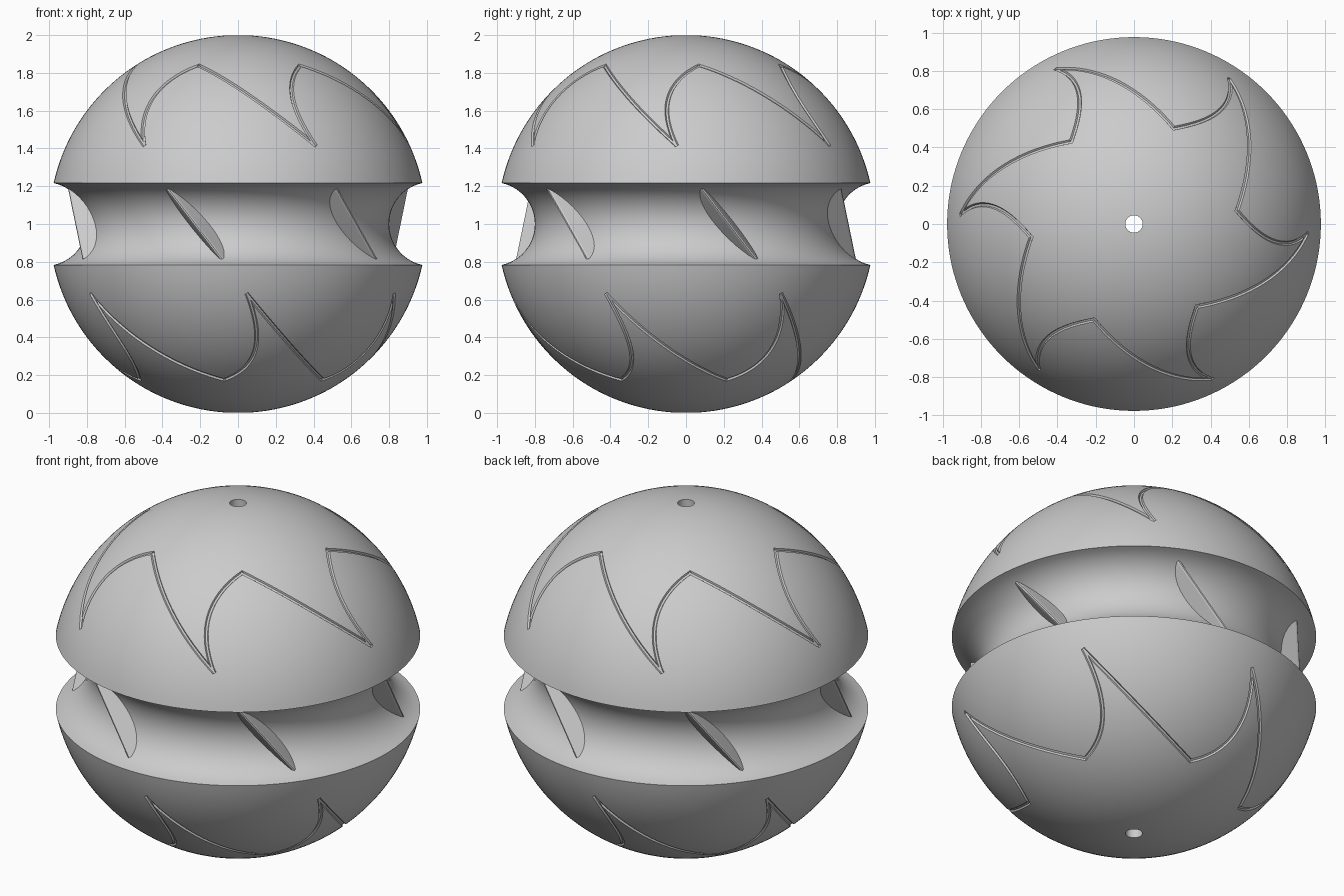
import bpy, bmesh
from math import sin, cos, pi, radians, sqrt, asin
from mathutils import Vector

cube = bpy.data.objects.get("Cube")
if cube:
    bpy.data.objects.remove(cube, do_unlink=True)

# Single grey material
grey = bpy.data.materials.new("plain_grey")
grey.use_nodes = True
colour = (0.6, 0.6, 0.6, 1)
grey.diffuse_color = colour
grey.node_tree.nodes["Principled BSDF"].inputs["Base Color"].default_value = colour

HOLE = 0.045          # radius of the hole along the axis
RIM = 0.217           # half height of the waist channel
FLOOR = 0.80          # radius at the bottom of the channel
LINE = 0.011          # radius of the engraved line
UP = Vector((0, 0, 1))


def make_object(name, bm):
    bmesh.ops.recalc_face_normals(bm, faces=bm.faces)
    mesh = bpy.data.meshes.new(name)
    bm.to_mesh(mesh)
    bm.free()
    mesh.materials.append(grey)
    obj = bpy.data.objects.new(name, mesh)
    bpy.context.collection.objects.link(obj)
    return obj


def loft(bm, sections):
    # Closed solid through a list of equal cross-sections
    rings = [[bm.verts.new(p) for p in s] for s in sections]
    bm.faces.new(rings[0])
    bm.faces.new(rings[-1][::-1])
    for a, b in zip(rings, rings[1:]):
        for i in range(len(a)):
            j = (i + 1) % len(a)
            bm.faces.new((a[i], b[i], b[j], a[j]))


def arc(cx, radius, a, b, n):
    return [Vector((cx + radius * cos(a + (b - a) * i / n), 0,
                    radius * sin(a + (b - a) * i / n))) for i in range(n + 1)]


# Ball body: lathed sphere with a concave waist channel and a through hole
pole = pi / 2 - asin(HOLE)
rim_angle = asin(RIM)
sag = cos(rim_angle) - FLOOR
channel = (RIM ** 2 + sag ** 2) / (2 * sag)
centre = FLOOR + channel
sweep = asin(RIM / channel)
profile = (arc(0, 1, -pole, -rim_angle, 36)
           + arc(centre, channel, pi + sweep, pi - sweep, 20)[1:-1]
           + arc(0, 1, rim_angle, pole, 36))
bm = bmesh.new()
verts = [bm.verts.new(p + UP) for p in profile]
edges = [bm.edges.new((a, b)) for a, b in zip(verts, verts[1:] + verts[:1])]
bmesh.ops.spin(bm, geom=verts + edges, cent=(0, 0, 0), axis=UP,
               angle=2 * pi, steps=144)
bmesh.ops.remove_doubles(bm, verts=bm.verts, dist=1e-4)
body = make_object("ball_body", bm)


# Zigzag engraving: thin tubes along arcs on the sphere
def on_sphere(azimuth, height):
    r = sqrt(1 - height ** 2)
    a = radians(azimuth)
    return Vector((r * cos(a), r * sin(a), height))


def add_tube(bm, p, q, r, n=24):
    # Smooth path through three points, run slightly past both ends
    path = []
    for i in range(n + 1):
        t = -0.01 + 1.02 * i / n
        v = p * (2 * t - 1) * (t - 1) + q * 4 * t * (1 - t) + r * t * (2 * t - 1)
        path.append(v.normalized())
    sections = []
    for i, v in enumerate(path):
        ahead = path[min(i + 1, n)] - path[max(i - 1, 0)]
        side = ahead.cross(v).normalized()
        sections.append([v + UP + (side * cos(k * pi / 3) + v * sin(k * pi / 3)) * LINE
                         for k in range(6)])
    loft(bm, sections)


def engrave(cutter):
    cutter.hide_render = True
    cut = body.modifiers.new("engrave", 'BOOLEAN')
    cut.operation = 'DIFFERENCE'
    cut.solver = 'MANIFOLD'
    cut.object = cutter
    bpy.ops.object.modifier_apply(modifier=cut.name)
    bpy.data.objects.remove(cutter, do_unlink=True)


bpy.ops.object.select_all(action='DESELECT')
body.select_set(True)
bpy.context.view_layer.objects.active = body

# Short and long strokes: azimuth and height change from the inner corners
for mid_turn, mid_height, end_turn in ((-14.5, 0.67, -10.7), (30, 0.655, 49.3)):
    bm = bmesh.new()
    # Each row: hemisphere sign, start azimuth, inner height, outer height
    for side, start, inner, outer in ((1, 7.4, 0.84, 0.42), (-1, 22.4, 0.825, 0.375)):
        for k in range(6):
            base = start + 60 * k
            add_tube(bm, on_sphere(base, side * inner),
                     on_sphere(base + side * mid_turn, side * mid_height),
                     on_sphere(base + side * end_turn, side * outer))
    engrave(make_object("zigzag_cutter", bm))
bpy.ops.object.shade_smooth_by_angle(angle=radians(30))

# Slanted wedge fins around the channel
fin_section = ((0.75, -0.062), (0.882, -0.01), (0.89, -0.004),
               (0.89, 0.004), (0.882, 0.01), (0.75, 0.062))
for k in range(6):
    a = radians(15 + 60 * k)
    out = Vector((cos(a), sin(a), 0))
    tangent = Vector((-sin(a), cos(a), 0))
    along = (UP * 0.17 - tangent * 0.135).normalized()
    across = out.cross(along)
    bm = bmesh.new()
    loft(bm, [[UP + out * r + across * w + along * s for r, w in fin_section]
              for s in (-0.24, 0.24)])
    make_object("channel_fin_%d" % (k + 1), bm)
